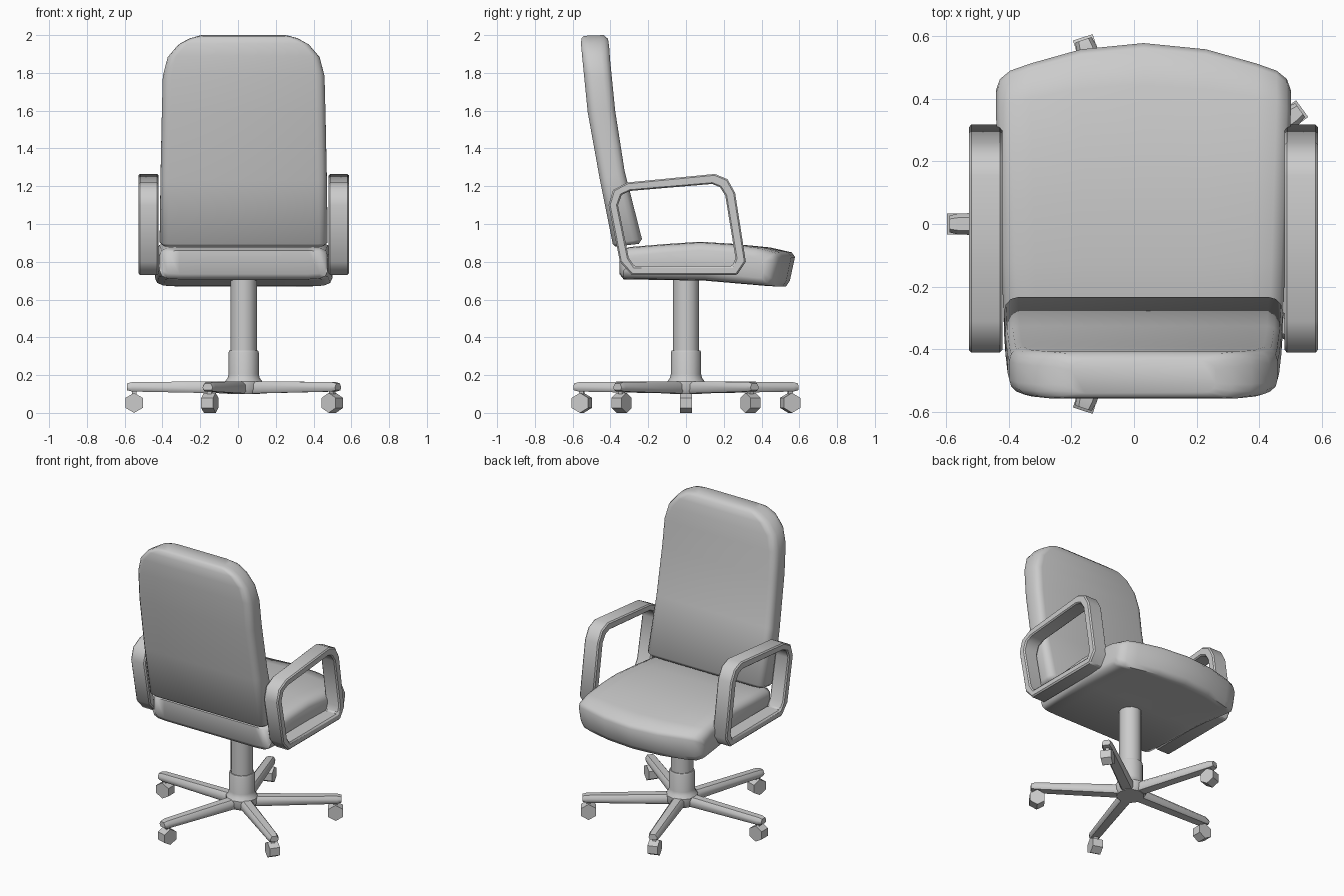
import bpy, bmesh, math
from mathutils import Vector, Matrix

if "Cube" in bpy.data.objects:
    bpy.data.objects.remove(bpy.data.objects["Cube"])

CX = 0.03  # chair centre line


def make(name, verts, faces, angle=40, bevel=0.0):
    me = bpy.data.meshes.new(name)
    me.from_pydata([tuple(v) for v in verts], [], faces)
    bm = bmesh.new()
    bm.from_mesh(me)
    bmesh.ops.remove_doubles(bm, verts=bm.verts, dist=1e-5)
    bmesh.ops.recalc_face_normals(bm, faces=bm.faces)
    bm.to_mesh(me)
    bm.free()
    ob = bpy.data.objects.new(name, me)
    bpy.context.collection.objects.link(ob)
    if bevel:
        m = ob.modifiers.new("bevel", 'BEVEL')
        m.width, m.segments, m.limit_method = bevel, 1, 'ANGLE'
        m.angle_limit = math.radians(50)
    bpy.ops.object.select_all(action='DESELECT')
    ob.select_set(True)
    bpy.context.view_layer.objects.active = ob
    bpy.ops.object.shade_smooth_by_angle(angle=math.radians(angle))
    return ob


def loft(name, rings, caps=True, closed=False, **kw):
    n, m = len(rings[0]), len(rings)
    faces = []
    for r in range(m if closed else m - 1):
        a, b = r * n, (r + 1) % m * n
        faces += [(a + i, a + (i + 1) % n, b + (i + 1) % n, b + i) for i in range(n)]
    if caps and not closed:
        faces += [tuple(range(n)), tuple(range((m - 1) * n, m * n))]
    return make(name, [v for r in rings for v in r], faces, **kw)


# Backrest: rounded sections given by rear point, front point (y, z) and half width
sections = [
    (-.375, .88, -.25, .895, .425), (-.388, .895, -.233, .92, .445),
    (-.455, 1.23, -.325, 1.28, .44), (-.52, 1.59, -.375, 1.60, .433),
    (-.54, 1.79, -.392, 1.77, .428), (-.55, 1.89, -.402, 1.87, .402),
    (-.556, 1.955, -.407, 1.94, .345), (-.553, 1.985, -.413, 1.98, .285),
    (-.54, 1.996, -.435, 2.0, .23)]
rings = []
for yb, zb, yf, zf, hw in sections:
    b, f = Vector((CX, yb, zb)), Vector((CX, yf, zf))
    ring = []
    for k, (sx, sv) in enumerate([(1, 1), (-1, 1), (-1, -1), (1, -1)]):
        for j in range(4):
            a = math.radians(45 + 90 * k - 45 + 30 * j)
            u = sx * (hw - .045) + .045 * math.cos(a)
            v = .5 + sv * .2 + .3 * math.sin(a)
            ring.append(b.lerp(f, v) + Vector((u, 0, 0)))
    rings.append(ring)
loft("backrest", rings, angle=60)

# Seat cushion: side profile lofted across the width, with a bowed front edge
profile = [(-.352, .735), (-.33, .707), (.1, .70), (.49, .671), (.53, .67), (.55, .70),
           (.577, .825), (.56, .85), (.444, .876), (.25, .895), (.074, .906), (-.12, .893),
           (-.3, .878), (-.352, .86)]
half = [(.2, .02, 0), (.36, .065, 0), (.425, .088, .004), (.458, .115, .018), (.47, .15, .045)]
stations = [(-x, d, i) for x, d, i in reversed(half)] + [(0, 0, 0)] + half
rings = []
for x, d, inset in stations:
    ring = []
    for y, z in profile:
        taper = .945 + .055 * min(1, (y + .35) / .75)
        yy = y - d * max(0, (y - .2) / .377) + (inset if y < -.34 else 0)
        ring.append((CX + x * taper, yy, z - math.copysign(inset, z - .79)))
    rings.append(ring)
loft("seat", rings, angle=60)

# Armrests: closed loop frames
outer = [(-.41, 1.10), (-.386, 1.18), (-.31, 1.22), (.153, 1.265), (.22, 1.237),
         (.26, 1.165), (.317, .80), (.27, .73), (-.286, .73), (-.35, .80)]
inner = [(-.36, 1.10), (-.34, 1.155), (-.296, 1.175), (.138, 1.212), (.18, 1.195),
         (.208, 1.15), (.262, .82), (.245, .778), (-.275, .778), (-.303, .82)]
for side, label in ((-1, "left"), (1, "right")):
    x0, x1 = CX + side * .45, CX + side * .557
    rings = [[(x0, *o), (x1, *o), (x1, *i), (x0, *i)] for o, i in zip(outer, inner)]
    loft(label + "_armrest", rings, closed=True, angle=50, bevel=.008)

# Central column with sleeve and hub
rev = [(.085, .10), (.1, .125), (.1, .165), (.085, .185), (.08, .205), (.08, .32),
       (.076, .33), (.07, .33), (.07, .72)]
loft("column", [[(CX + r * math.cos(math.tau * i / 12), r * math.sin(math.tau * i / 12), z)
                 for i in range(12)] for r, z in rev], angle=35)

# Five legs with hexagonal casters
for k in range(5):
    rot = Matrix.Translation((CX, 0, 0)) @ Matrix.Rotation(math.radians(36 + 72 * k), 4, 'Z')
    rings = []
    for r, w, lo, hi in ((.03, .04, .102, .168), (.59, .034, .113, .163), (.618, .027, .12, .156)):
        pts = [(-w * .75, lo), (w * .75, lo), (w, lo + .012), (w, hi - .018),
               (w * .6, hi), (-w * .6, hi), (-w, hi - .018), (-w, lo + .012)]
        rings.append([rot @ Vector((r, y, z)) for y, z in pts])
    loft(f"leg_{k + 1}", rings, angle=40)
    wheel = []
    for y in (-.033, .033):
        wheel.append([rot @ Vector((.58 + .053 * math.sin(math.tau * i / 6), y,
                                    .053 + .053 * math.cos(math.tau * i / 6))) for i in range(6)])
    loft(f"caster_{k + 1}", wheel, angle=30)
    stem = [[rot @ Vector((.58 + x, y, z)) for x, y in
             ((-.012, -.012), (.012, -.012), (.012, .012), (-.012, .012))] for z in (.08, .13)]
    loft(f"caster_stem_{k + 1}", stem, angle=30)
